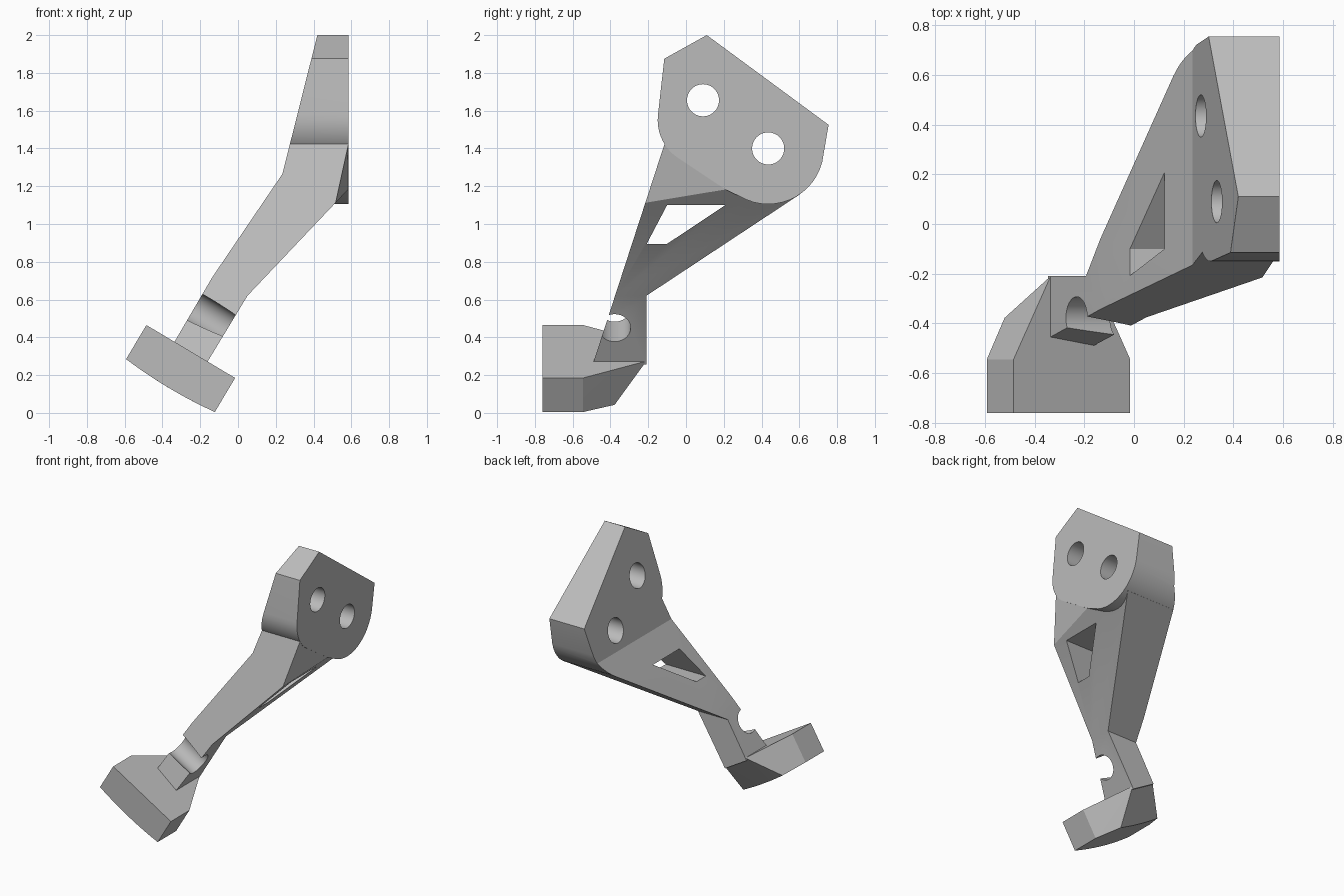
import bpy, bmesh, math
from mathutils import Vector, Matrix

cube = bpy.data.objects.get("Cube")
if cube:
    bpy.data.objects.remove(cube, do_unlink=True)

grey = bpy.data.materials.new("plain grey")
grey.use_nodes = True
GREY = (0.5, 0.5, 0.5, 1)
grey.diffuse_color = GREY
grey.node_tree.nodes["Principled BSDF"].inputs["Base Color"].default_value = GREY


def add_object(name, bm):
    bmesh.ops.recalc_face_normals(bm, faces=bm.faces)
    mesh = bpy.data.meshes.new(name)
    bm.to_mesh(mesh)
    bm.free()
    mesh.materials.append(grey)
    obj = bpy.data.objects.new(name, mesh)
    bpy.context.collection.objects.link(obj)
    return obj


def prism(name, outline, axis, lo, hi):
    """Extrude an outline along x (points are y, z) or along y (points are x, z)."""
    bm = bmesh.new()
    place = (lambda p, d: (d, *p)) if axis == "x" else (lambda p, d: (p[0], d, p[1]))
    face = bm.faces.new([bm.verts.new(place(p, lo)) for p in outline])
    side = bmesh.ops.extrude_face_region(bm, geom=[face])["geom"]
    move = Vector(place((0, 0), hi - lo))
    bmesh.ops.translate(bm, vec=move, verts=[v for v in side if isinstance(v, bmesh.types.BMVert)])
    return add_object(name, bm)


def rod(name, centre, direction, radius, length):
    bm = bmesh.new()
    turn = Vector(direction).to_track_quat("Z", "Y").to_matrix().to_4x4()
    bmesh.ops.create_cone(bm, cap_ends=True, segments=48, radius1=radius, radius2=radius,
                          depth=length, matrix=Matrix.Translation(centre) @ turn)
    return add_object(name, bm)


def combine(obj, tool, operation):
    mod = obj.modifiers.new(operation, "BOOLEAN")
    mod.operation, mod.object, mod.solver = operation, tool, "EXACT"
    bpy.context.view_layer.objects.active = obj
    bpy.ops.object.modifier_apply(modifier=mod.name)
    bpy.data.objects.remove(tool, do_unlink=True)


def arc(cy, cz, r, start, end, steps):
    angles = [math.radians(start + (end - start) * i / steps) for i in range(steps + 1)]
    return [(cy + r * math.cos(a), cz + r * math.sin(a)) for a in angles]


def smooth(obj):
    bpy.ops.object.select_all(action="DESELECT")
    obj.select_set(True)
    bpy.context.view_layer.objects.active = obj
    bpy.ops.object.shade_smooth_by_angle(angle=math.radians(13))


# Arm: side outline crossed with the front outline of its underside
arm = prism("bracket_arm", [(-0.545, 0.1), (-0.21, 0.1), (-0.21, 0.62), (0.6, 1.155),
                            (0.5, 1.4), (0, 1.6), (-0.115, 1.42)], "x", -1, 1)
combine(arm, prism("arm_front", [(0.7, 1.9), (0.7, 1.306), (0.05, 0.62), (-0.171, 0.255),
                                 (-0.7, 0.57), (-0.7, 1.9)], "y", -1.1, 1.1), "INTERSECT")

# Sloping face where the arm runs up to the mounting pad
a, b, c = Vector((0.585, -0.115, 1.425)), Vector((0.505, -0.29, 1.1)), Vector((0.585, 0.22, 1.185))
bm = bmesh.new()
bm.from_mesh(arm.data)
cut = bmesh.ops.bisect_plane(bm, geom=bm.verts[:] + bm.edges[:] + bm.faces[:], plane_co=a,
                             plane_no=(b - a).cross(c - a), clear_outer=True)
bmesh.ops.holes_fill(bm, edges=[e for e in cut["geom_cut"] if isinstance(e, bmesh.types.BMEdge)])
bmesh.ops.recalc_face_normals(bm, faces=bm.faces)
bm.to_mesh(arm.data)
bm.free()

# Mounting pad with rounded lower corners, joined to the arm
pad_outline = ([(0.755, 1.525), (0.11, 2), (-0.115, 1.875)]
               + arc(0.09, 1.55, 0.24, 173, 238, 9)
               + [(0.214, 1.18)]
               + arc(0.435, 1.4, 0.295, 240, 346, 14))
combine(arm, prism("pad", pad_outline, "x", -1.2, 1.2), "UNION")

# Trim both to the outer front outline
combine(arm, prism("trim", [(0.4326, 2.05), (0.235, 1.265), (-0.135, 0.72), (-0.36, 0.336),
                            (-0.36, 0.1), (0.585, 0.1), (0.585, 2.05)], "y", -1.3, 1.3), "INTERSECT")

# Bolt holes, lower hole and window
slant = Vector((0.859, 0, -0.512))
for y, z in [(0.09, 1.655), (0.435, 1.4)]:
    combine(arm, rod("bolt_hole", (0.4, y, z), (1, 0, 0), 0.085, 2), "DIFFERENCE")
combine(arm, rod("lower_hole", (-0.142, -0.378, 0.503), slant, 0.085, 0.6), "DIFFERENCE")
combine(arm, prism("window", [(-0.1, 1.1), (0.208, 1.1), (-0.1, 0.895), (-0.208, 0.895)],
                   "x", -0.9, 0.9), "DIFFERENCE")
smooth(arm)

# Foot: slanted block, tapering back to the arm, with a gently bowed sole
origin, normal = Vector((-0.485, 0, 0.465)), Vector((0.512, 0, 0.859))
WIDTH, THICK, BOW = 0.547, 0.21, 0.015
bm = bmesh.new()


def foot_point(u, y, w):
    bm.verts.new(origin + slant * u + normal * w + Vector((0, y, 0)))


for y, inset in [(-0.76, 0), (-0.545, 0), (-0.21, 0.174)]:
    for u in (inset, WIDTH - inset):
        foot_point(u, y, 0)
for y, inset in [(-0.76, 0), (-0.545, 0), (-0.378, 0.088)]:
    for i in range(13):
        u = inset + (WIDTH - 2 * inset) * i / 12
        t = 2 * u / WIDTH - 1
        foot_point(u, y, -THICK - BOW * (1 - t * t))
bmesh.ops.convex_hull(bm, input=bm.verts[:])
bmesh.ops.dissolve_limit(bm, angle_limit=0.005, verts=bm.verts[:], edges=bm.edges[:])
smooth(add_object("foot", bm))
